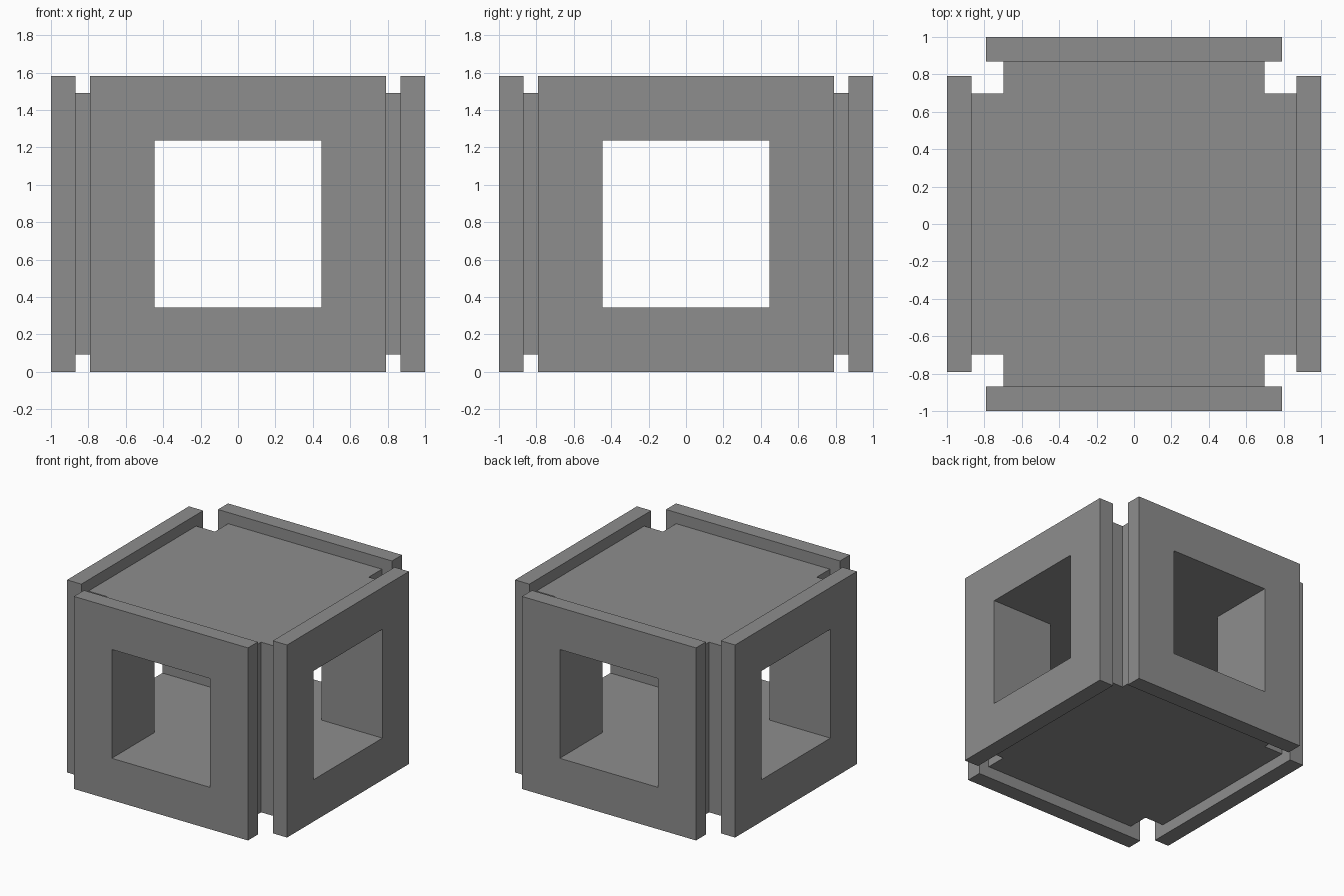
import bpy, bmesh
from math import pi
from mathutils import Matrix

if "Cube" in bpy.data.objects:
    bpy.data.objects.remove(bpy.data.objects["Cube"])

MID = 0.791      # height of the centre
PLATE = 0.791    # half width of the side plates
CORE = 0.699     # half width of the core
HOLE = 0.447     # half width of the windows


def plus_prism(name, reach, half):
    """Plus-shaped profile extruded vertically around the centre height."""
    r, h = reach, half
    pts = [(r, -h), (r, h), (h, h), (h, r), (-h, r), (-h, h),
           (-r, h), (-r, -h), (-h, -h), (-h, -r), (h, -r), (h, -h)]
    bm = bmesh.new()
    face = bm.faces.new([bm.verts.new((x, y, MID - h)) for x, y in pts])
    ext = bmesh.ops.extrude_face_region(bm, geom=[face])
    top = [v for v in ext["geom"] if isinstance(v, bmesh.types.BMVert)]
    bmesh.ops.translate(bm, verts=top, vec=(0, 0, 2 * h))
    bmesh.ops.recalc_face_normals(bm, faces=bm.faces)
    return add_object(name, bm)


def add_object(name, bm):
    mesh = bpy.data.meshes.new(name)
    bm.to_mesh(mesh)
    bm.free()
    mesh.materials.append(dark_grey)
    obj = bpy.data.objects.new(name, mesh)
    bpy.context.collection.objects.link(obj)
    return obj


def combine(target, other, operation):
    """Apply a boolean and remove the helper."""
    mod = target.modifiers.new(operation, 'BOOLEAN')
    mod.operation, mod.solver, mod.object = operation, 'EXACT', other
    bpy.context.view_layer.objects.active = target
    bpy.ops.object.modifier_apply(modifier=mod.name)
    bpy.data.objects.remove(other)


dark_grey = bpy.data.materials.new("dark_grey")
dark_grey.diffuse_color = (0.27, 0.27, 0.27, 1)
dark_grey.use_nodes = True
dark_grey.node_tree.nodes["Principled BSDF"].inputs["Base Color"].default_value = dark_grey.diffuse_color

# Solid core, running slightly into the plates
body = plus_prism("window_cube_body", 0.93, CORE)

# Four square side plates
for i in range(4):
    bm = bmesh.new()
    bmesh.ops.create_cube(bm, size=1)
    bmesh.ops.scale(bm, verts=bm.verts, vec=(2 * PLATE, 0.13, 2 * PLATE))
    bmesh.ops.translate(bm, verts=bm.verts, vec=(0, -0.935, MID))
    bmesh.ops.transform(bm, verts=bm.verts, matrix=Matrix.Rotation(i * pi / 2, 4, 'Z'))
    combine(body, add_object("side_plate", bm), 'UNION')

# Crossing square tunnels that open as a window in every plate
combine(body, plus_prism("tunnel_cutter", 1.2, HOLE), 'DIFFERENCE')
